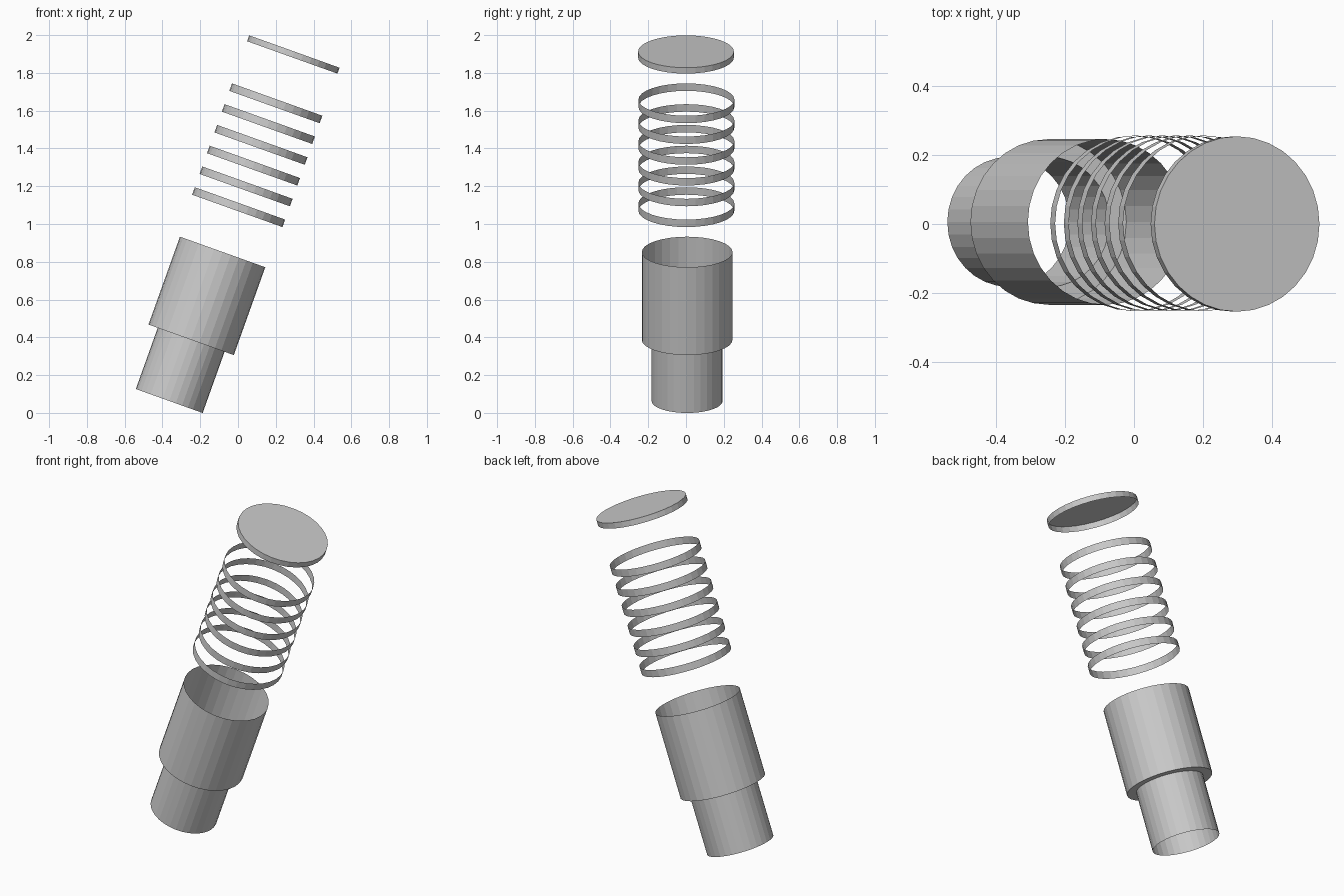
import bpy, bmesh, math
from mathutils import Matrix

if "Cube" in bpy.data.objects:
    bpy.data.objects.remove(bpy.data.objects["Cube"])

SIDES = 32
# Shared tilted axis: starts at the centre of the lowest opening, leans to +x
AXIS = Matrix.Translation((-0.364, 0, 0.063)) @ Matrix.Rotation(math.radians(19.7), 4, 'Y')


def lathe(name, profile, y=0.0, cap_top=False):
    """Thin-walled turned part from (radius, distance along axis) points."""
    bm = bmesh.new()
    loops = []
    for r, t in profile:
        loops.append([bm.verts.new((r * math.cos(2 * math.pi * i / SIDES),
                                    r * math.sin(2 * math.pi * i / SIDES) + y, t))
                      for i in range(SIDES)])
    for a, b in zip(loops, loops[1:]):
        for i in range(SIDES):
            j = (i + 1) % SIDES
            bm.faces.new((a[i], a[j], b[j], b[i]))
    if cap_top:
        bm.faces.new(loops[-1])
    bm.transform(AXIS)
    mesh = bpy.data.meshes.new(name)
    bm.to_mesh(mesh)
    bm.free()
    obj = bpy.data.objects.new(name, mesh)
    bpy.context.collection.objects.link(obj)
    return obj


# Stepped tube, open at both ends
lathe("stepped_tube", [(0.188, 0.0), (0.188, 0.344), (0.240, 0.344), (0.240, 0.838)], y=0.006)

# Six floating bands
for k in range(6):
    top = 1.111 + k * 0.1168
    lathe(f"band_{k + 1}", [(0.254, top - 0.042), (0.254, top)], y=0.002)

# Shallow lid: rim with a closed top, open underneath
lathe("lid", [(0.254, 1.932), (0.254, 1.965)], cap_top=True)
